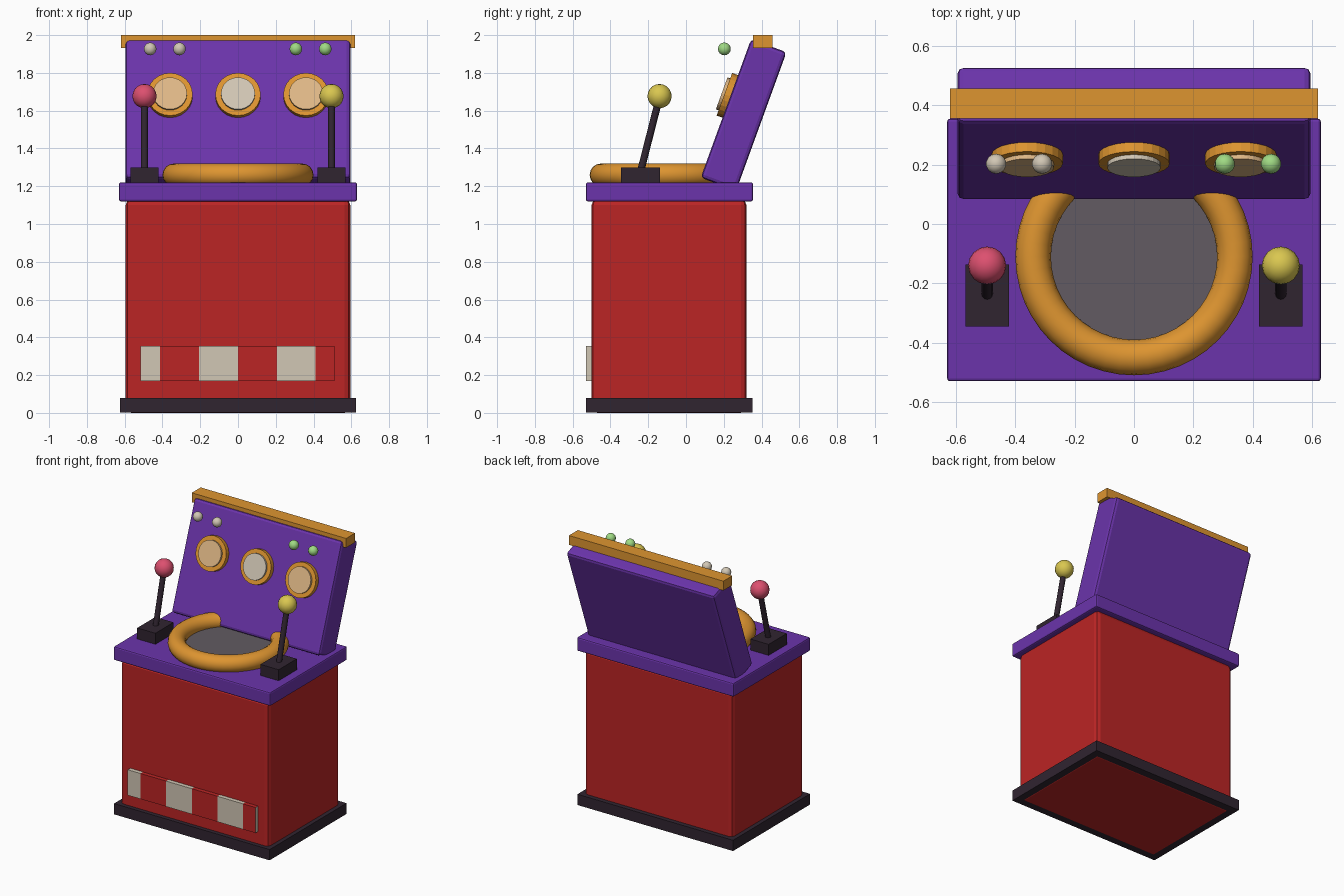
import bpy, bmesh, math
from mathutils import Vector

if "Cube" in bpy.data.objects:
    bpy.data.objects.remove(bpy.data.objects["Cube"])


def material(name, r, g, b):
    m = bpy.data.materials.new(name)
    m.diffuse_color = (r, g, b, 1)
    m.use_nodes = True
    m.node_tree.nodes["Principled BSDF"].inputs["Base Color"].default_value = m.diffuse_color
    return m


RED = material("red", .50, .018, .018)
PURPLE = material("purple", .147, .034, .41)
GOLD = material("gold", .73, .30, .03)
DARK = material("dark plum", .03, .018, .03)
GREY = material("grey", .122, .105, .122)
TAN = material("tan", .74, .48, .24)
CREAM = material("cream", .64, .57, .46)
PINK = material("pink", .72, .08, .16)
YELLOW = material("yellow", .70, .57, .08)
GREEN = material("green", .35, .70, .23)


def finish(name, mat, smooth=None):
    o = bpy.context.object
    o.name = name
    o.data.materials.append(mat)
    if smooth:
        bpy.ops.object.shade_smooth_by_angle(angle=math.radians(smooth))
    return o


def box(name, mat, center, size, bevel=0, tilt=0):
    bpy.ops.mesh.primitive_cube_add(size=1, location=center,
                                    rotation=(math.radians(tilt), 0, 0))
    o = finish(name, mat)
    o.scale = size
    bpy.ops.object.transform_apply(location=False, rotation=False, scale=True)
    if bevel:
        b = o.modifiers.new("bevel", 'BEVEL')
        b.width, b.segments = bevel, 2
    return o


def span(name, mat, x, y, z, bevel=0):
    c = [(a[0] + a[1]) / 2 for a in (x, y, z)]
    return box(name, mat, c, [a[1] - a[0] for a in (x, y, z)], bevel)


def cyl(name, mat, center, r, h, tilt=0, sides=24, smooth=None):
    bpy.ops.mesh.primitive_cylinder_add(vertices=sides, radius=r, depth=h, location=center,
                                        rotation=(math.radians(tilt), 0, 0))
    return finish(name, mat, smooth)


def ball(name, mat, center, r, seg=16):
    bpy.ops.mesh.primitive_uv_sphere_add(segments=seg, ring_count=seg * 5 // 8,
                                         radius=r, location=center)
    return finish(name, mat, 60)


# Cabinet: plinth, body and overhanging deck
span("plinth", DARK, (-.625, .625), (-.53, .353), (.002, .08))
span("cabinet_body", RED, (-.595, .595), (-.5, .32), (0, 1.13), .03)
span("deck", PURPLE, (-.63, .63), (-.53, .355), (1.12, 1.22), .01)

# Leaning back panel with cap rail
box("back_panel", PURPLE, (0, .305, 1.5775), (1.19, .20, .78), .02, -20)
span("cap_rail", GOLD, (-.62, .62), (.355, .457), (1.932, 2.0))

# Round playfield with padded rim
cyl("playfield", GREY, (0, -.11, 1.225), .32, .03, sides=48)
bpy.ops.mesh.primitive_torus_add(location=(0, -.11, 1.26), major_radius=.34, minor_radius=.06,
                                 major_segments=48, minor_segments=16)
finish("playfield_rim", GOLD, 60)

# Three dials following the panel tilt
normal = Vector((0, -math.sin(math.radians(70)), math.cos(math.radians(70))))
for i, (x, mat) in enumerate(((-.36, TAN), (0, CREAM), (.36, TAN))):
    c = Vector((x, .222, 1.68))
    cyl(f"dial_bezel_{i}", GOLD, c, .12, .04, 70)
    cyl(f"dial_face_{i}", mat, c + normal * .02, .09, .03, 70)

# Small lamps along the top of the panel
for i, x in enumerate((-.465, -.31, .306, .462)):
    ball(f"lamp_{i}", CREAM if x < 0 else GREEN, (x, .203, 1.927), .034, 14)

# Two levers
for side, s, mat in (("left", -1, PINK), ("right", 1, YELLOW)):
    x = s * .495
    span(f"{side}_lever_base", DARK, (x - .073, x + .073), (-.345, -.137), (1.21, 1.30))
    cyl(f"{side}_lever_stick", DARK, (x, -.194, 1.46), .019, .42, -14.3, 12, 40)
    ball(f"{side}_lever_knob", mat, (x, -.14, 1.677), .064)

# Striped front plate: one beam cut into bands, alternate fronts coloured
cuts = [-.515, -.412, -.206, 0, .206, .41, .512]
bm = bmesh.new()
bmesh.ops.create_cube(bm, size=1)
for v in bm.verts:
    v.co = Vector((v.co.x * 1.027 - .0015, v.co.y * .04 - .51, v.co.z * .185 + .2625))
for x in cuts[1:-1]:
    bmesh.ops.bisect_plane(bm, geom=bm.verts[:] + bm.edges[:] + bm.faces[:],
                           plane_co=(x, 0, 0), plane_no=(1, 0, 0))
bm.normal_update()
for f in bm.faces:
    band = sum(f.calc_center_median().x > x for x in cuts[1:-1])
    f.material_index = 1 if band % 2 and abs(f.normal.x) < .5 else 0
mesh = bpy.data.meshes.new("striped_plate")
bm.to_mesh(mesh)
bm.free()
mesh.materials.append(CREAM)
mesh.materials.append(RED)
bpy.context.collection.objects.link(bpy.data.objects.new("striped_plate", mesh))
